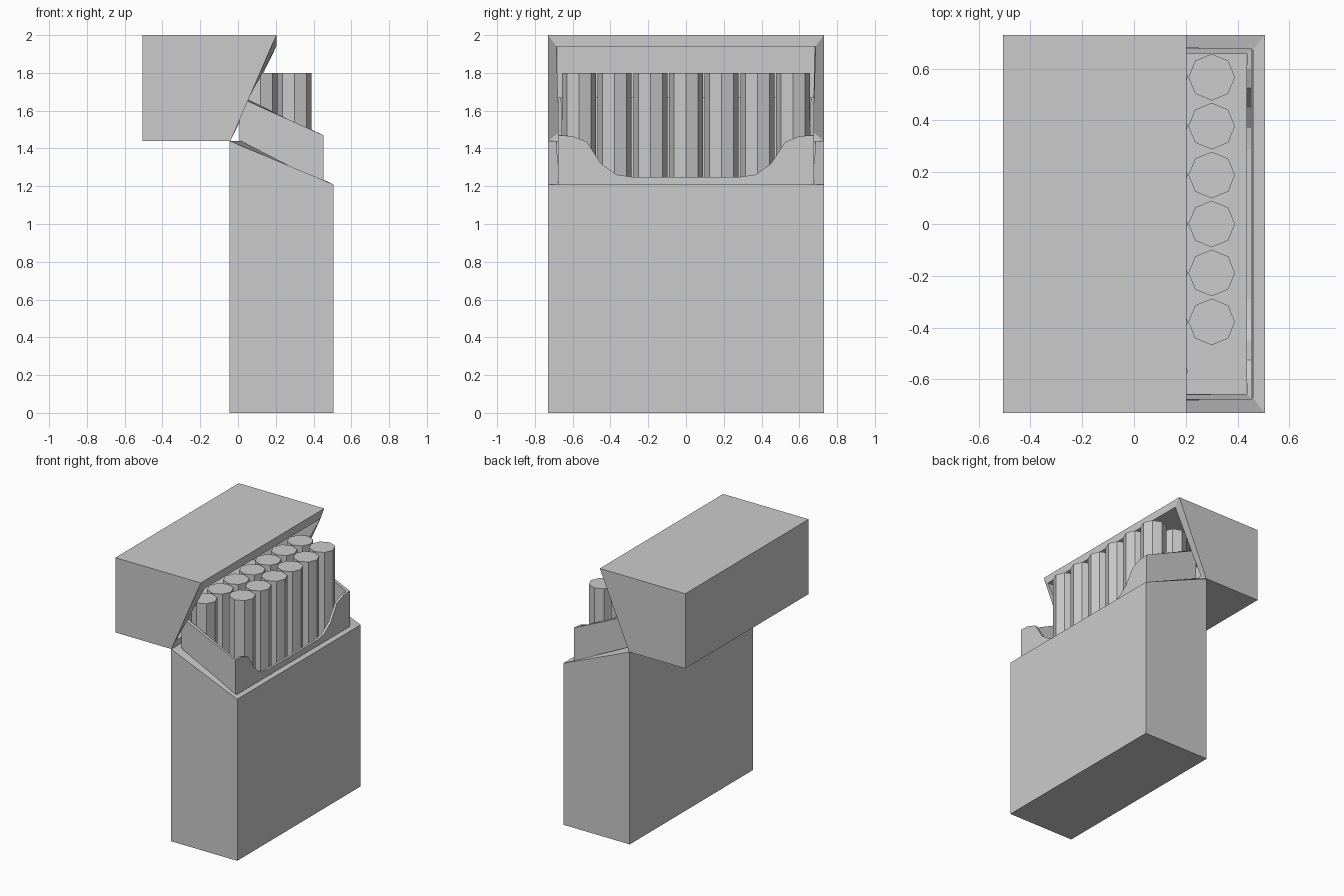
import bpy, bmesh
from math import pi

if "Cube" in bpy.data.objects:
    bpy.data.objects.remove(bpy.data.objects["Cube"])


def shell(name, profile, half_y, open_edge, thick, notch_edge=None, notch=()):
    """Hollow prism: counter-clockwise xz profile extruded along y, one side left open."""
    bm = bmesh.new()
    near = [bm.verts.new((x, -half_y, z)) for x, z in profile]
    far = [bm.verts.new((x, half_y, z)) for x, z in profile]
    bm.faces.new(near)
    bm.faces.new(far[::-1])
    n = len(profile)
    for i in range(n):
        j = (i + 1) % n
        if i == open_edge:
            continue
        loop = [near[j], near[i], far[i], far[j]]
        if i == notch_edge:
            x = profile[i][0]
            # cutout curve mirrored about y = 0
            pts = list(notch) + [(-y, z) for y, z in reversed(notch)]
            loop += [bm.verts.new((x, y, z)) for y, z in pts]
        bm.faces.new(loop)
    mesh = bpy.data.meshes.new(name)
    bm.to_mesh(mesh)
    bm.free()
    ob = bpy.data.objects.new(name, mesh)
    bpy.context.collection.objects.link(ob)
    mod = ob.modifiers.new("wall", 'SOLIDIFY')
    mod.thickness = thick
    mod.offset = -1
    mod.use_even_offset = True
    return ob


# Outer carton with sloped open top
shell("carton_body", [(-0.045, 0), (0.505, 0), (0.505, 1.21), (-0.045, 1.44)],
      0.73, 2, 0.05)

# Flipped-back lid, open along its slanted side
shell("flip_lid", [(-0.505, 1.44), (-0.04, 1.44), (0.203, 2.0), (-0.505, 2.0)],
      0.73, 1, 0.05)

# Inner liner with curved cutout in the front wall
shell("inner_liner", [(0.007, 0.052), (0.453, 0.052), (0.453, 1.47), (0.007, 1.67)],
      0.677, 2, 0.018, 1,
      [(0.60, 1.465), (0.525, 1.435), (0.45, 1.32), (0.37, 1.262), (0.29, 1.25)])

# Two rows of octagonal sticks, the front row missing its last one
z0, z1, spacing = 0.075, 1.80, 0.189
for row, x in (("back", 0.118), ("front", 0.30)):
    for k in range(-3, 4):
        if row == "front" and k == -3:
            continue
        bpy.ops.mesh.primitive_cylinder_add(
            vertices=8, radius=0.09, depth=z1 - z0,
            location=(x, k * spacing, (z0 + z1) / 2))
        bpy.context.object.name = f"{row}_stick_{k + 4}"
